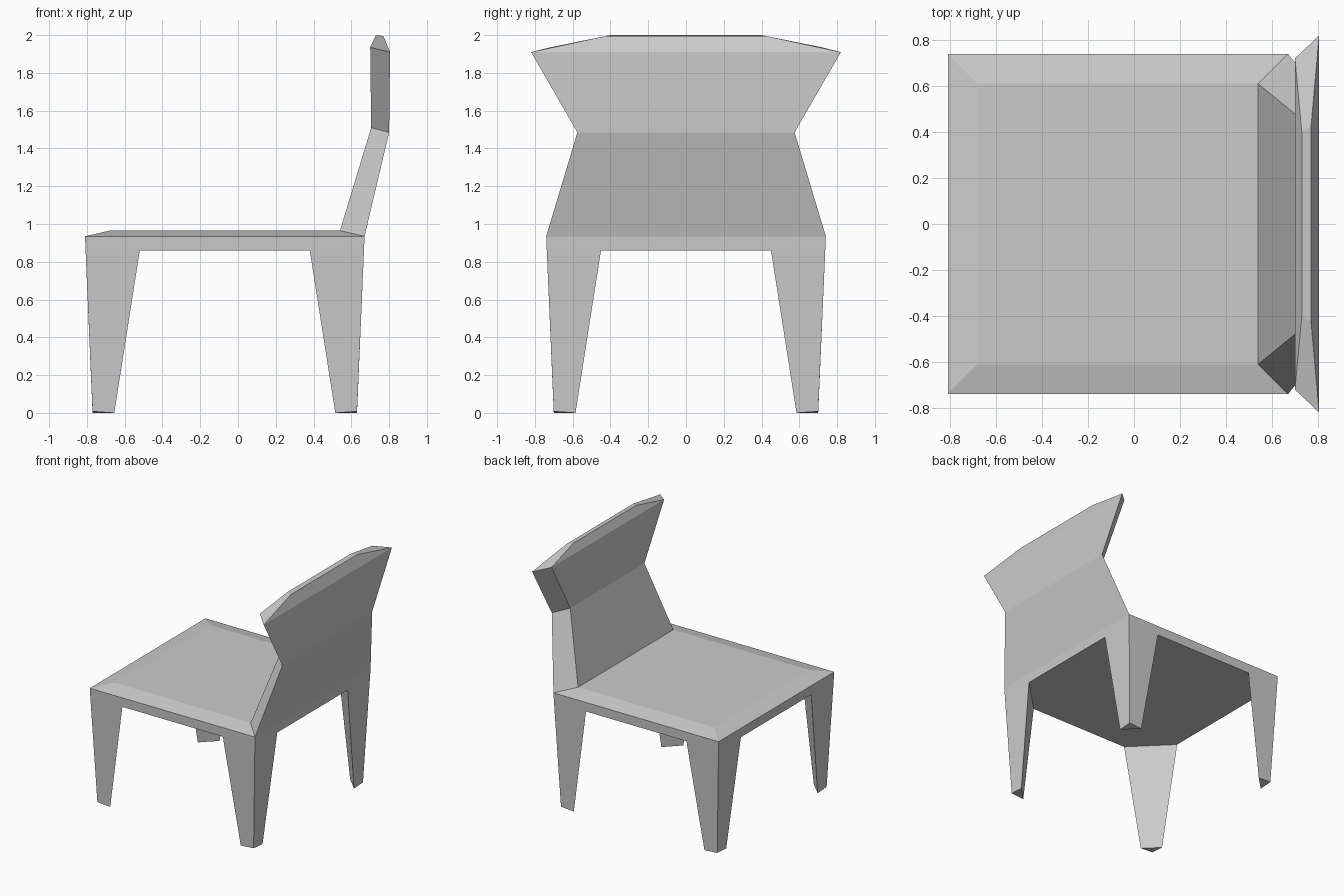
import bpy, bmesh
from math import pi, cos, sin

if "Cube" in bpy.data.objects:
    bpy.data.objects.remove(bpy.data.objects["Cube"])

CX = -0.07  # seat centre along x


def loft(name, rings, caps=(), skip=(), closed_extra=()):
    """Skin a stack of rings; caps = ring indices to fill, skip = (level, side) left open."""
    bm = bmesh.new()
    rows = [[bm.verts.new(p) for p in ring] for ring in rings]
    n = len(rows[0])
    for i in range(len(rows) - 1):
        for j in range(n):
            if (i, j) not in skip:
                k = (j + 1) % n
                bm.faces.new((rows[i][j], rows[i][k], rows[i + 1][k], rows[i + 1][j]))
    for c in caps:
        bm.faces.new(rows[c])
    for poly in closed_extra:
        bm.faces.new([bm.verts.new(p) for p in poly])
    bmesh.ops.remove_doubles(bm, verts=bm.verts, dist=1e-4)
    bmesh.ops.recalc_face_normals(bm, faces=bm.faces)
    me = bpy.data.meshes.new(name)
    bm.to_mesh(me)
    bm.free()
    ob = bpy.data.objects.new(name, me)
    bpy.context.collection.objects.link(ob)
    return ob


def square(h, z):
    return [(CX + sx * h, sy * h, z) for sx, sy in ((1, -1), (1, 1), (-1, 1), (-1, -1))]


def turn(points, a):
    """Rotate points about the seat's vertical axis."""
    return [(CX + x * cos(a) - y * sin(a), x * sin(a) + y * cos(a), z) for x, y, z in points]


# Seat: chamfered slab, open where the backrest grows out, octagonal underside
under = []
for q in range(4):
    under += turn([(0.737, -0.45, 0.86), (0.737, 0.45, 0.86)], q * pi / 2)
loft("seat", [square(0.737, 0.86), square(0.74, 0.935), square(0.61, 0.965)],
     caps=(2,), skip={(1, 0)}, closed_extra=[under])

# Legs: tapered triangular posts, flush with the seat corners
leg_top = [(0.737, 0.737, 0.86), (0.45, 0.737, 0.86), (0.737, 0.45, 0.86)]
leg_foot = [(0.70, 0.70, 0.008), (0.585, 0.70, 0), (0.70, 0.585, 0)]
for q, name in enumerate(("leg_back_left", "leg_front_left",
                          "leg_front_right", "leg_back_right")):
    a = q * pi / 2
    loft(name, [turn(leg_foot, a), turn(leg_top, a)], caps=(0,))

# Backrest: (front x, z, half width), (rear x, z, half width) at each level
levels = [((0.54, 0.965, 0.61), (0.67, 0.935, 0.74)),
          ((0.705, 1.51, 0.475), (0.80, 1.485, 0.575)),
          ((0.70, 1.935, 0.72), (0.805, 1.91, 0.82)),
          ((0.73, 2.0, 0.40), (0.77, 1.995, 0.425))]
loft("backrest",
     [[(f[0], -f[2], f[1]), (r[0], -r[2], r[1]), (r[0], r[2], r[1]), (f[0], f[2], f[1])]
      for f, r in levels], caps=(3,))
